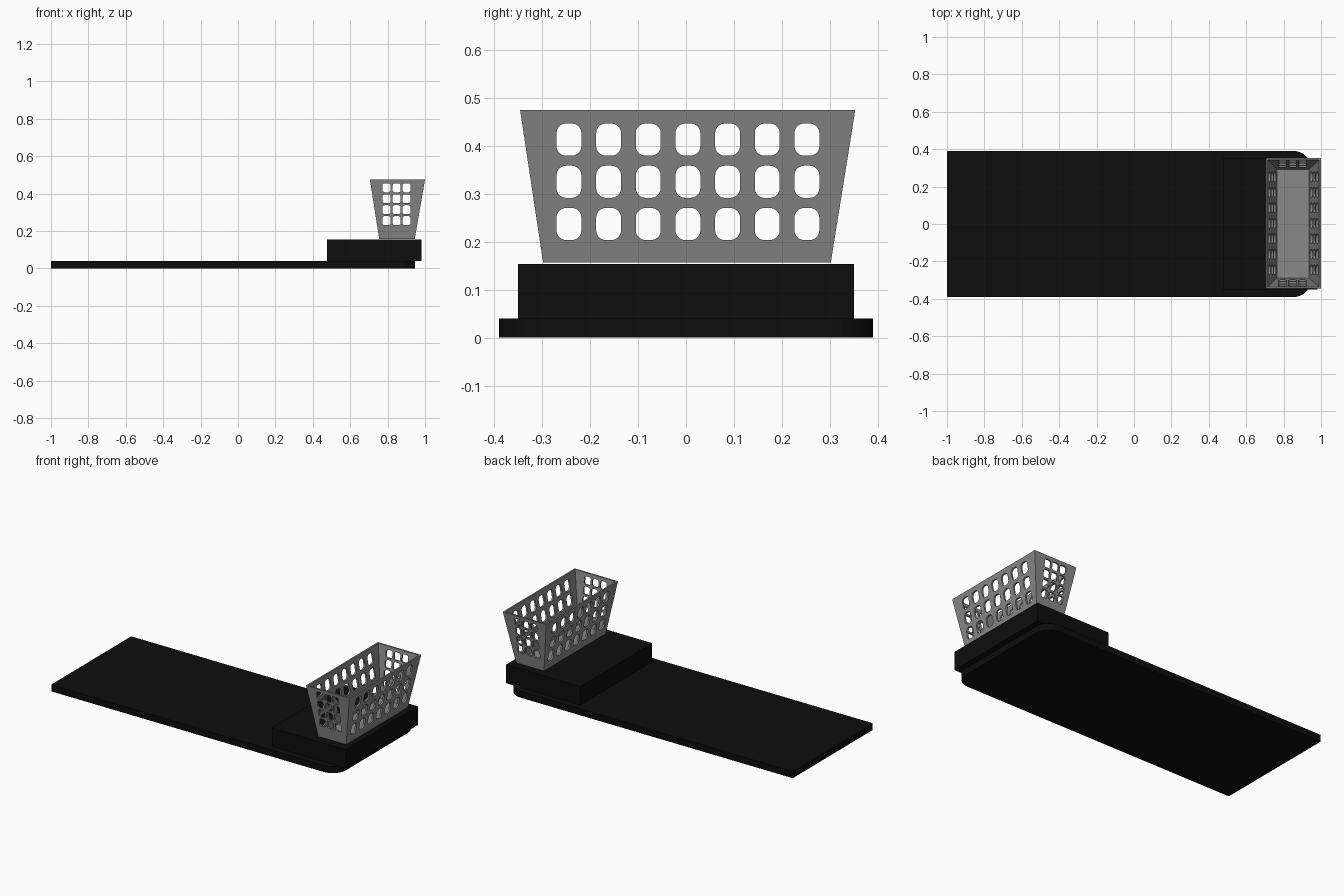
import bpy, bmesh, math

if "Cube" in bpy.data.objects:
    bpy.data.objects.remove(bpy.data.objects["Cube"])


def material(name, v):
    m = bpy.data.materials.new(name)
    m.diffuse_color = (v, v, v, 1)
    m.use_nodes = True
    m.node_tree.nodes["Principled BSDF"].inputs["Base Color"].default_value = m.diffuse_color
    return m


black = material("matte black", 0.004)
grey = material("basket grey", 0.25)


def make_object(name, bm, mat=None):
    bmesh.ops.recalc_face_normals(bm, faces=bm.faces)
    me = bpy.data.meshes.new(name)
    bm.to_mesh(me)
    bm.free()
    ob = bpy.data.objects.new(name, me)
    bpy.context.collection.objects.link(ob)
    if mat:
        me.materials.append(mat)
    return ob


def rounded_rect(x0, x1, y0, y1, radii, seg):
    """Outline; radii for corners (+x+y, -x+y, -x-y, +x-y)."""
    pts = []
    corners = [(x1, y1, -1, -1), (x0, y1, 1, -1), (x0, y0, 1, 1), (x1, y0, -1, 1)]
    for i, ((x, y, sx, sy), r) in enumerate(zip(corners, radii)):
        for k in range(seg + 1):
            a = math.pi / 2 * (i + k / seg)
            pts.append((x + sx * r + r * math.cos(a), y + sy * r + r * math.sin(a)))
    return pts


def prism(bm, pts, lo, hi, place):
    """Extrude an outline from lo to hi; place maps (u, v, depth) to xyz."""
    a = [bm.verts.new(place(u, v, lo)) for u, v in pts]
    b = [bm.verts.new(place(u, v, hi)) for u, v in pts]
    bm.faces.new(a[::-1])
    bm.faces.new(b)
    n = len(pts)
    for i in range(n):
        j = (i + 1) % n
        bm.faces.new((a[i], a[j], b[j], b[i]))


def along_z(u, v, d): return (u, v, d)
def along_x(u, v, d): return (d, u, v)
def along_y(u, v, d): return (u, d, v)


# Base board, rounded at the basket end
bm = bmesh.new()
prism(bm, rounded_rect(-1, 0.945, -0.39, 0.39, (0.09, 0.006, 0.006, 0.09), 10), 0, 0.04, along_z)
make_object("base_board", bm, black)

# Raised block
bm = bmesh.new()
prism(bm, [(0.475, -0.35), (0.98, -0.35), (0.98, 0.35), (0.475, 0.35)], 0.04, 0.154, along_z)
make_object("raised_block", bm, black)

# Basket: open tapered shell with a floor
bm = bmesh.new()
T = 0.01


def ring(x0, x1, y0, y1, z):
    return [bm.verts.new(p) for p in ((x0, y0, z), (x1, y0, z), (x1, y1, z), (x0, y1, z))]


rings = [
    ring(0.755, 0.945, -0.298, 0.302, 0.157),
    ring(0.705, 1.0, -0.346, 0.353, 0.475),
    ring(0.705 + T, 1.0 - T, -0.346 + T, 0.353 - T, 0.475),
    ring(0.755 + T, 0.945 - T, -0.298 + T, 0.302 - T, 0.167),
]
for a, b in zip(rings, rings[1:]):
    for i in range(4):
        j = (i + 1) % 4
        bm.faces.new((a[i], a[j], b[j], b[i]))
bm.faces.new(rings[0][::-1])
bm.faces.new(rings[-1])
basket = make_object("basket", bm, grey)


# Window cutters through the long sides and the ends
def cutter(name, us, vs, w, h, r, lo, hi, place):
    global bm
    bm = bmesh.new()
    for u in us:
        for v in vs:
            prism(bm, rounded_rect(u - w / 2, u + w / 2, v - h / 2, v + h / 2, (r,) * 4, 5), lo, hi, place)
    ob = make_object(name, bm)
    ob.hide_render = True
    return ob


cutters = [
    cutter("side_window_cutter", [0.004 + 0.0827 * i for i in range(-3, 4)],
           [0.237, 0.325, 0.413], 0.052, 0.067, 0.02, 0.6, 1.1, along_x),
    cutter("end_window_cutter", [0.794, 0.848, 0.901],
           [0.255 + 0.0585 * i for i in range(4)], 0.043, 0.048, 0.012, -0.5, 0.5, along_y),
]
for c in cutters:
    mod = basket.modifiers.new(c.name, 'BOOLEAN')
    mod.operation = 'DIFFERENCE'
    mod.solver = 'EXACT'
    mod.object = c

# Bake the cuts and remove the cutters
dg = bpy.context.evaluated_depsgraph_get()
baked = bpy.data.meshes.new_from_object(basket.evaluated_get(dg))
basket.modifiers.clear()
basket.data = baked
baked.materials.clear()
baked.materials.append(grey)
for p in baked.polygons:
    p.material_index = 0
for c in cutters:
    bpy.data.objects.remove(c)
